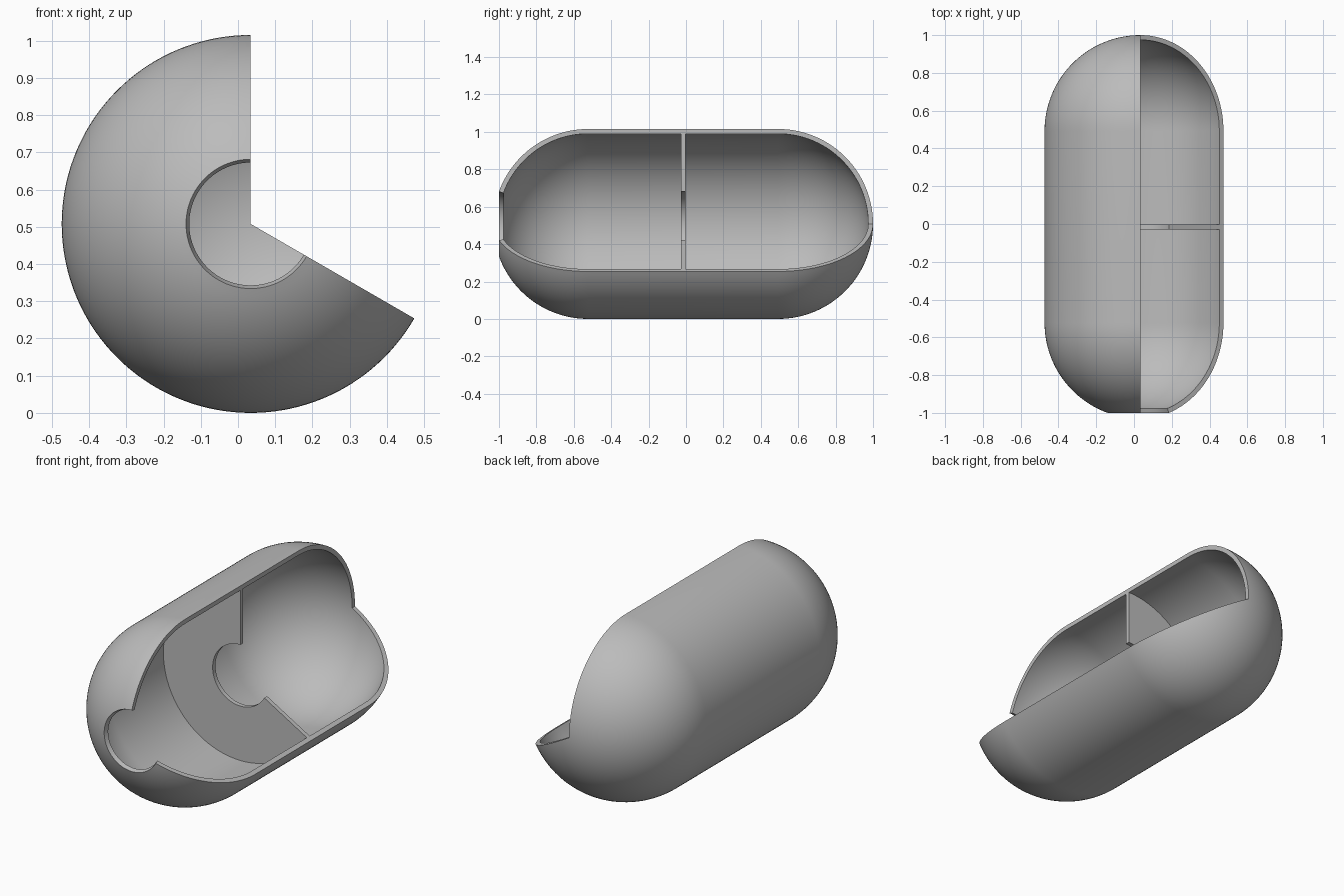
import bpy, bmesh
from math import sin, cos, radians, pi

cube = bpy.data.objects.get("Cube")
if cube:
    bpy.data.objects.remove(cube, do_unlink=True)

R = 0.5077                 # outer radius
WALL = 0.05 * R            # wall thickness
CX, CZ = 0.034, R          # long axis of the capsule
FRONT = -1 + R * cos(radians(20))   # centre of the front dome
BACK = 1 - R                        # centre of the back dome
HOLE = R * sin(radians(20))         # opening radius
STEPS = 96

grey = bpy.data.materials.new("plain_grey")
grey.use_nodes = True
GREY = (0.5, 0.5, 0.5, 1)
grey.diffuse_color = GREY
grey.node_tree.nodes["Principled BSDF"].inputs["Base Color"].default_value = GREY


def revolve(name, profile):
    """Sweep a closed (radius, y) profile 240 degrees, from straight up round the left edge."""
    bm = bmesh.new()
    rings = []
    for i in range(STEPS + 1):
        a = radians(90 + 240 * i / STEPS)
        rings.append([bm.verts.new((CX + r * cos(a), y, CZ + r * sin(a))) for r, y in profile])
    n = len(profile)
    for a, b in zip(rings, rings[1:]):
        for j in range(n):
            k = (j + 1) % n
            if profile[j][0] + profile[k][0] > 1e-6:   # skip the strip lying on the axis
                bm.faces.new((a[j], a[k], b[k], b[j]))
    # flat cut faces at both ends of the sweep
    bm.faces.new(rings[0])
    bm.faces.new(rings[-1])
    bmesh.ops.remove_doubles(bm, verts=bm.verts, dist=1e-5)
    bmesh.ops.recalc_face_normals(bm, faces=bm.faces)
    mesh = bpy.data.meshes.new(name)
    bm.to_mesh(mesh)
    bm.free()
    mesh.materials.append(grey)
    obj = bpy.data.objects.new(name, mesh)
    bpy.context.collection.objects.link(obj)
    bpy.ops.object.select_all(action="DESELECT")
    obj.select_set(True)
    bpy.context.view_layer.objects.active = obj
    bpy.ops.object.shade_smooth_by_angle(angle=radians(30))
    return obj


def capsule_line(r, steps=28):
    """Half outline of the capsule, from the front opening to the back pole."""
    pts = []
    for i in range(steps + 1):
        t = radians(20 + 70 * i / steps)
        pts.append((r * sin(t), FRONT - r * cos(t)))
    for i in range(steps + 1):
        t = pi / 2 * i / steps
        pts.append((max(0, r * cos(t)) if i < steps else 0, BACK + r * sin(t)))
    return pts


# Hollow shell
revolve("capsule_shell", capsule_line(R) + capsule_line(R - WALL)[::-1])

# Dividing wall with a round opening
mid = (FRONT + BACK) / 2
outer = R - WALL / 2
revolve("divider_wall", [(HOLE, mid - WALL / 2), (outer, mid - WALL / 2),
                         (outer, mid + WALL / 2), (HOLE, mid + WALL / 2)])
